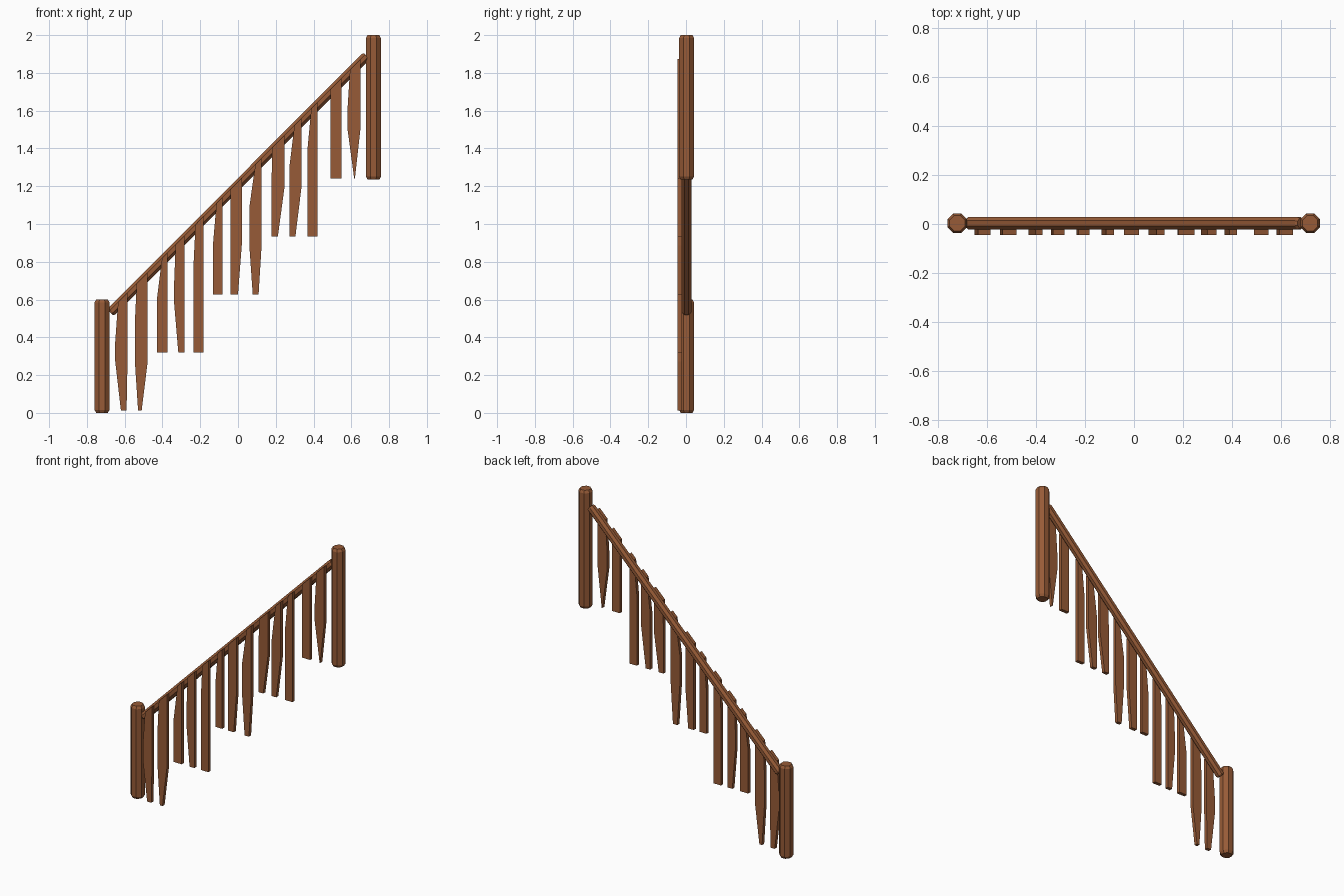
import bpy
import bmesh
import math
from mathutils import Vector

if "Cube" in bpy.data.objects:
    bpy.data.objects.remove(bpy.data.objects["Cube"], do_unlink=True)

wood = bpy.data.materials.new("warm brown wood")
wood.use_nodes = True
wood.diffuse_color = (0.31, 0.105, 0.038, 1)
wood.node_tree.nodes["Principled BSDF"].inputs["Base Color"].default_value = wood.diffuse_color


def finish(bm, name):
    bmesh.ops.recalc_face_normals(bm, faces=bm.faces)
    mesh = bpy.data.meshes.new(name)
    bm.to_mesh(mesh)
    bm.free()
    mesh.materials.append(wood)
    obj = bpy.data.objects.new(name, mesh)
    bpy.context.collection.objects.link(obj)
    return obj


def octagon_bar(name, start, end, radius, chamfer):
    """Eight-sided bar with chamfered ends, running from start to end."""
    start, end = Vector(start), Vector(end)
    axis = end - start
    length = axis.length
    turn = axis.to_track_quat("Z", "Y")
    profile = [(radius * 0.78, 0), (radius, chamfer),
               (radius, length - chamfer), (radius * 0.78, length)]
    bm = bmesh.new()
    rings = []
    for r, h in profile:
        ring = []
        for i in range(8):
            a = math.pi / 8 + i * math.pi / 4
            ring.append(bm.verts.new(start + turn @ Vector((r * math.cos(a), r * math.sin(a), h))))
        rings.append(ring)
    for low, high in zip(rings, rings[1:]):
        for i in range(8):
            j = (i + 1) % 8
            bm.faces.new((low[i], low[j], high[j], high[i]))
    bm.faces.new(rings[0])
    bm.faces.new(rings[-1])
    return finish(bm, name)


def rail_height(x):
    return 1.208 + 1.003 * x


def slat(name, bottom, left, right, top_in, foot_left, foot_right):
    """Flat board: sloped top under the rail, optional whittled top and foot."""
    top_left = left + top_in
    shoulder = rail_height(left) - 0.18
    ankle = bottom + 0.26
    outline = [(left + foot_left, bottom), (right - foot_right, bottom),
               (right, ankle), (right, rail_height(right) + 0.015),
               (top_left, rail_height(top_left) + 0.015),
               (left, shoulder), (left, ankle)]
    bm = bmesh.new()
    face = bm.faces.new([bm.verts.new((x, -0.044, z)) for x, z in outline])
    new = bmesh.ops.extrude_face_region(bm, geom=[face])["geom"]
    back = [v for v in new if isinstance(v, bmesh.types.BMVert)]
    bmesh.ops.translate(bm, verts=back, vec=(0, 0.022, 0))
    return finish(bm, name)


# Newel posts and handrail
octagon_bar("lower_post", (-0.72, 0.003, 0), (-0.72, 0.003, 0.6), 0.043, 0.016)
octagon_bar("upper_post", (0.717, 0.003, 1.235), (0.717, 0.003, 2), 0.043, 0.016)
octagon_bar("handrail", (-0.675, 0.003, rail_height(-0.675)),
            (0.68, 0.003, rail_height(0.68)), 0.027, 0.01)

# Slats grouped by stair step: left, right, top inset, foot insets
steps = [
    [(-0.65, -0.585, 0.015, 0.03, 0.005), (-0.546, -0.478, 0.01, 0.017, 0.032)],
    [(-0.43, -0.372, 0.028, 0, 0), (-0.338, -0.282, 0.008, 0.022, 0), (-0.235, -0.182, 0.01, 0, 0)],
    [(-0.132, -0.082, 0.018, 0, 0), (-0.04, 0.02, 0, 0, 0.02), (0.06, 0.125, 0.032, 0.018, 0.016)],
    [(0.177, 0.246, 0.005, 0, 0.035), (0.272, 0.336, 0.027, 0, 0.032), (0.368, 0.42, 0.02, 0, 0)],
    [(0.489, 0.547, 0, 0, 0), (0.58, 0.648, 0.013, 0.035, 0.029)],
]
for step, boards in enumerate(steps):
    for number, board in enumerate(boards):
        slat(f"step_{step + 1}_slat_{number + 1}", 0.013 + 0.307 * step, *board)
